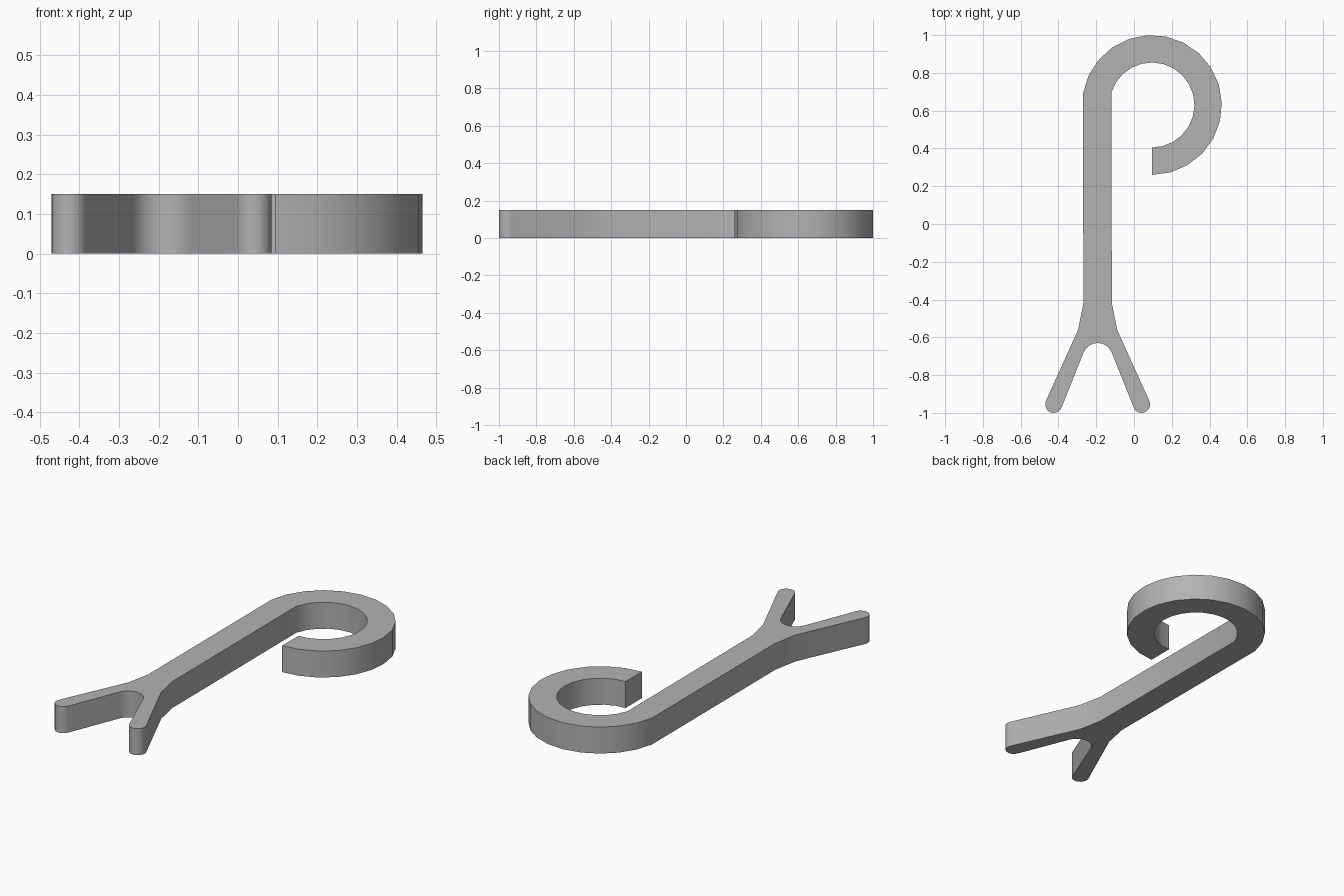
import bpy
import bmesh
from math import cos, sin, radians

if "Cube" in bpy.data.objects:
    bpy.data.objects.remove(bpy.data.objects["Cube"], do_unlink=True)

HEIGHT = 0.15
AXIS = -0.1925          # centre line of the shaft and fork
HOOK = (0.095, 0.63)    # centre of the hook


def arc(centre, radius, start, end, steps):
    """Points along a circular arc, angles in degrees."""
    angles = [radians(start + (end - start) * i / steps) for i in range(steps + 1)]
    return [(centre[0] + radius * cos(a), centre[1] + radius * sin(a)) for a in angles]


def mirrored(points):
    """Reflect across the shaft axis, keeping the outline direction."""
    return [(2 * AXIS - x, y) for x, y in reversed(points)]


# Left half of the fork: shaft end, shoulder, rounded tip
left_fork = [(-0.268, -0.42), (-0.296, -0.56)]
left_fork += arc((-0.425, -0.955), 0.045, 155.5, 335.5, 10)

# Closed outline: hook outside, left fork, crotch, right fork, hook inside
outline = arc(HOOK, 0.37, -90, 170.6, 17)
outline += left_fork
outline += arc((AXIS, -0.71), 0.08, 155.5, 24.5, 8)
outline += mirrored(left_fork)
outline += arc(HOOK, 0.225, 163, -90, 17)

# Extrude the outline into a solid
bm = bmesh.new()
base = bm.faces.new([bm.verts.new((x, y, 0)) for x, y in outline])
result = bmesh.ops.extrude_face_region(bm, geom=[base], use_keep_orig=True)
top = [v for v in result["geom"] if isinstance(v, bmesh.types.BMVert)]
bmesh.ops.translate(bm, verts=top, vec=(0, 0, HEIGHT))
bmesh.ops.recalc_face_normals(bm, faces=bm.faces)
mesh = bpy.data.meshes.new("forked_hook")
bm.to_mesh(mesh)
bm.free()

# Plain grey material
grey = bpy.data.materials.new("grey")
grey.use_nodes = True
colour = (0.45, 0.45, 0.45, 1)
grey.diffuse_color = colour
grey.node_tree.nodes["Principled BSDF"].inputs["Base Color"].default_value = colour
mesh.materials.append(grey)

hook = bpy.data.objects.new("forked_hook", mesh)
bpy.context.collection.objects.link(hook)
bpy.ops.object.select_all(action="DESELECT")
hook.select_set(True)
bpy.context.view_layer.objects.active = hook
bpy.ops.object.shade_smooth_by_angle(angle=radians(30))
